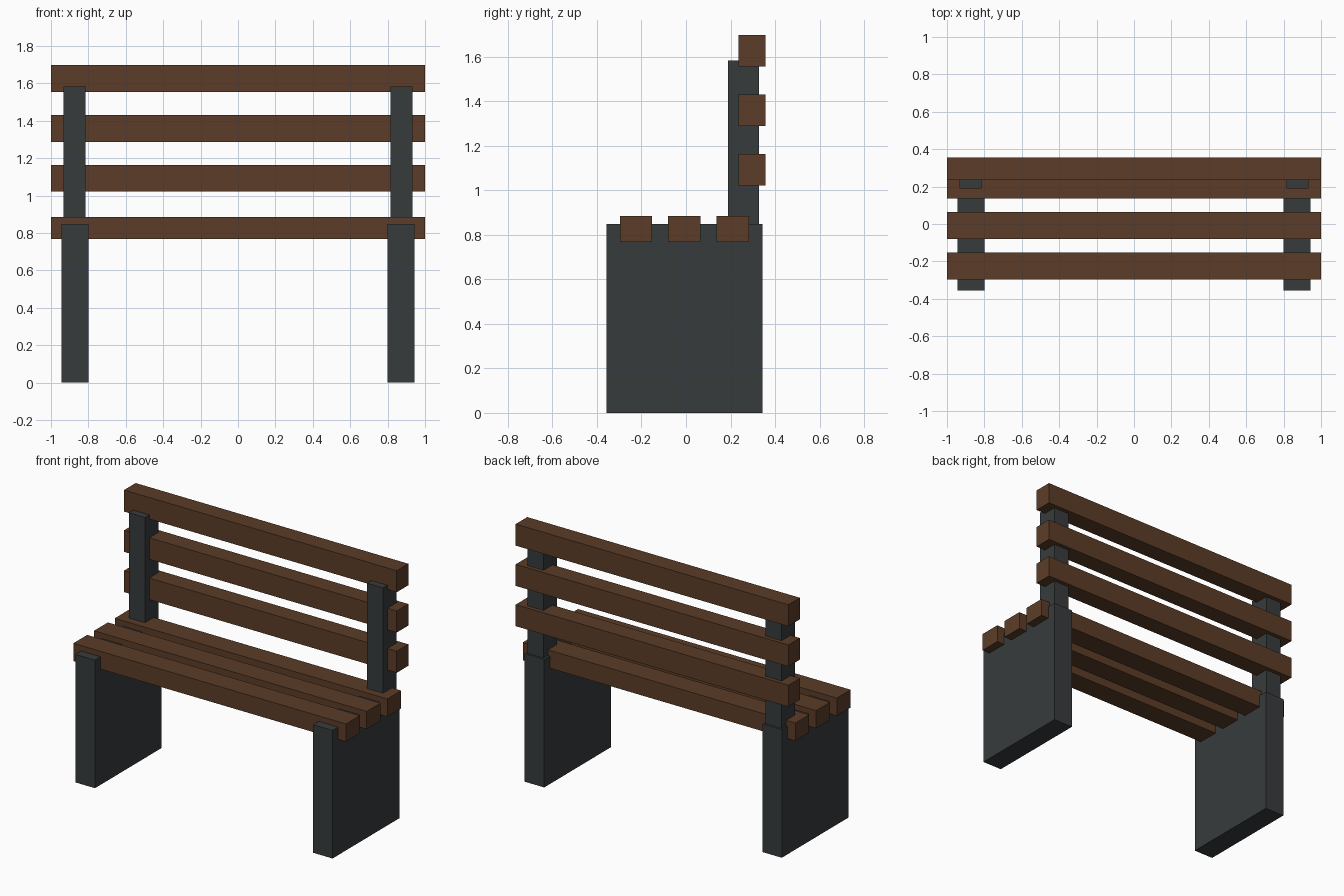
import bpy

if "Cube" in bpy.data.objects:
    bpy.data.objects.remove(bpy.data.objects["Cube"])


def material(name, color):
    mat = bpy.data.materials.new(name)
    mat.diffuse_color = (*color, 1)
    mat.use_nodes = True
    mat.node_tree.nodes["Principled BSDF"].inputs["Base Color"].default_value = mat.diffuse_color
    return mat


wood = material("brown_wood", (0.105, 0.046, 0.021))
metal = material("dark_metal", (0.039, 0.044, 0.046))


def box(name, x, y, z, mat):
    """Box from (min, max) ranges on each axis."""
    bpy.ops.mesh.primitive_cube_add(size=1)
    ob = bpy.context.object
    ob.name = name
    ob.location = [(a + b) / 2 for a, b in (x, y, z)]
    ob.scale = [b - a for a, b in (x, y, z)]
    bpy.ops.object.transform_apply(location=True, rotation=False, scale=True)
    ob.data.materials.append(mat)
    return ob


# Leg panels and back posts, one pair per side
for side, s in (("left", -1), ("right", 1)):
    box(f"leg_panel_{side}", sorted((s * 0.80, s * 0.943)), (-0.356, 0.343), (0, 0.849), metal)
    box(f"back_post_{side}", sorted((s * 0.815, s * 0.932)), (0.189, 0.329), (0.76, 1.583), metal)

# Seat slats
for i in range(3):
    y = -0.2245 + i * 0.217
    box(f"seat_slat_{i + 1}", (-1, 1), (y - 0.0725, y + 0.0725), (0.767, 0.885), wood)

# Backrest slats
for i in range(3):
    z = 1.0925 + i * 0.267
    box(f"back_slat_{i + 1}", (-1, 1), (0.235, 0.356), (z - 0.0715, z + 0.0715), wood)
